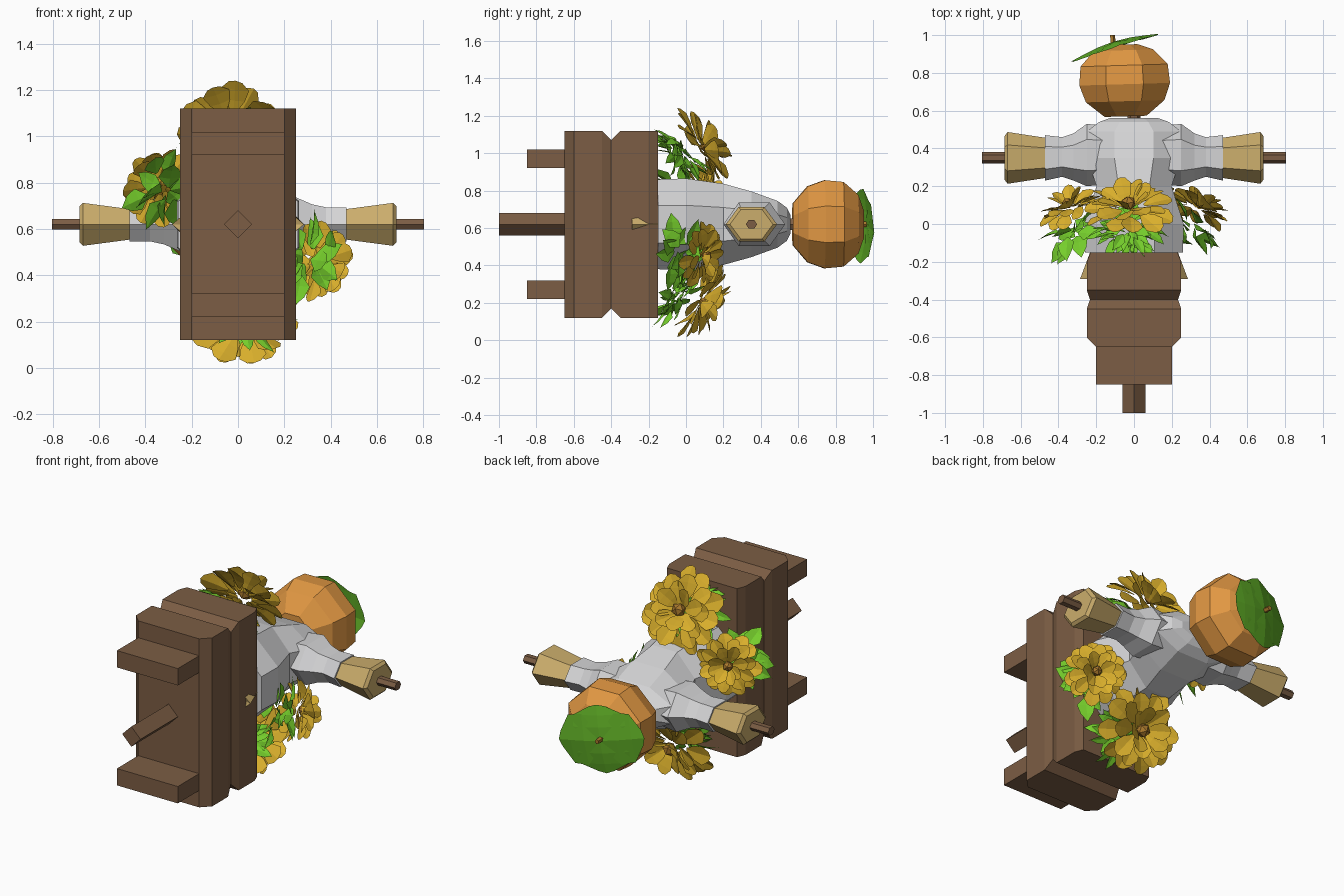
import bpy, bmesh, math, random
from mathutils import Matrix, Vector

if "Cube" in bpy.data.objects:
    bpy.data.objects.remove(bpy.data.objects["Cube"])

random.seed(4)
Z = 0.62                      # height of the long axis (runs along y)


def material(name, *rgb):
    m = bpy.data.materials.new(name)
    m.diffuse_color = (*rgb, 1)
    m.use_nodes = True
    m.node_tree.nodes["Principled BSDF"].inputs["Base Color"].default_value = m.diffuse_color
    return m


wood = material("brown wood", .20, .11, .058)
cloth = material("pale grey cloth", .66, .66, .67)
straw = material("straw", .60, .42, .15)
orange = material("pumpkin orange", .75, .31, .055)
yellow = material("petal yellow", .70, .43, .025)
centre = material("flower centre brown", .40, .19, .025)
green = material("leaf green", .18, .62, .025)
dark_green = material("vine green", .12, .44, .02)


def finish(name, bm, *mats, recalc=True):
    if recalc:
        bmesh.ops.recalc_face_normals(bm, faces=bm.faces)
    me = bpy.data.meshes.new(name)
    bm.to_mesh(me)
    bm.free()
    for m in mats:
        me.materials.append(m)
    ob = bpy.data.objects.new(name, me)
    bpy.context.collection.objects.link(ob)
    return ob


def loft(name, rings, axis, sides, mat, phase=0):
    """Rings are (position, half width, half depth[, offset across])."""
    bm = bmesh.new()
    loops = []
    for t, a, b, *c in rings:
        c = c[0] if c else 0
        loop = []
        for i in range(sides):
            k = phase + math.tau * i / sides
            u, v = c + a * math.cos(k), Z + b * math.sin(k)
            loop.append(bm.verts.new((u, t, v) if axis == 'y' else (t, u, v)))
        loops.append(loop)
    for p, q in zip(loops, loops[1:]):
        for i in range(sides):
            j = (i + 1) % sides
            bm.faces.new((p[i], p[j], q[j], q[i]))
    bm.faces.new(loops[0])
    bm.faces.new(loops[-1])
    return finish(name, bm, mat)


def box(name, lo, hi, mat):
    bm = bmesh.new()
    lo, hi = Vector(lo), Vector(hi)
    m = Matrix.Translation((lo + hi) / 2) @ Matrix.Diagonal(hi - lo).to_4x4()
    bmesh.ops.create_cube(bm, size=1, matrix=m)
    return finish(name, bm, mat)


# (station along blade, relative half width)
ROUND = [(0, .15), (.4, .75), (.75, 1), (1, .5)]
POINTED = [(0, .1), (.35, 1), (.7, .7), (1, .02)]
LOBED = [(0, .25), (.4, 1), (.75, .95), (1, .3)]


def blade(bm, frame, length, width, outline, crease=.12, droop=0.0):
    """A thin folded petal or leaf along the frame's x axis."""
    rows = []
    for s, w in outline:
        sag = -droop * s * s * length
        tip = 1.06 if s == 1 else s
        rows.append([bm.verts.new(frame @ Vector(p)) for p in (
            (s * length, -w * width / 2, sag + crease * w * width),
            (tip * length, 0, sag),
            (s * length, w * width / 2, sag + crease * w * width))])
    for p, q in zip(rows, rows[1:]):
        for i in (0, 1):
            bm.faces.new((p[i], q[i], q[i + 1], p[i + 1]))


def aim(origin, direction):
    return Matrix.Translation(origin) @ direction.to_track_quat('Z', 'Y').to_matrix().to_4x4()


# Wooden block with grooved and chamfered sides
r2 = math.sqrt(2)
loft("planter_box", [(y, w * r2, d * r2) for y, w, d in (
    (-.65, .20, .5), (-.60, .25, .5), (-.45, .25, .5), (-.40, .233, .45),
    (-.35, .25, .5), (-.20, .25, .5), (-.15, .23, .5))], 'y', 4, wood, math.pi / 4)
for label, z in (("lower", .22), ("upper", .92)):
    box(label + "_crossbar", (-.2, -.85, z), (.2, -.6, z + .1), wood)

# Posts
loft("ground_post", [(-1, .06, .06), (-.6, .06, .06)], 'y', 4, wood)
loft("neck_post", [(.4, .035, .035), (.7, .035, .035)], 'y', 6, wood)
loft("arm_post", [(-.805, .03, .026, .35), (.805, .03, .026, .35)], 'x', 6, wood)

# Shirt body, sleeves, straw hem and cuffs
loft("shirt_body", [(-.15, .28, .26), (0, .285, .265), (.2, .215, .235), (.35, .27, .19),
                    (.49, .27, .135), (.54, .2, .095), (.56, .14, .05)], 'y', 8, cloth, math.pi / 8)
loft("straw_hem", [(-.24, .1, .1), (-.29, .285, .14), (-.13, .225, .2)], 'y', 6, straw)
for label, s in (("left", -1), ("right", 1)):
    loft(label + "_sleeve", [(s * .1, .15, .12, .365), (s * .25, .165, .135, .365),
                             (s * .32, .125, .1, .355), (s * .38, .105, .085, .355),
                             (s * .47, .12, .085, .35)], 'x', 6, cloth)
    loft(label + "_cuff", [(s * .46, .105, .075, .35), (s * .67, .137, .107, .35),
                           (s * .685, .115, .09, .35)], 'x', 6, straw)

# Pumpkin head, stem and leaf cap
head = loft("pumpkin_head", [(.57, .12, .12), (.65, .225, .22), (.74, .26, .255), (.84, .25, .245),
                             (.92, .17, .17), (.95, .08, .08)], 'y', 8, orange, math.pi / 8)
head.data.transform(Matrix.Translation((-.05, .76, 0)) @ Matrix.Rotation(.03, 4, 'Z')
                    @ Matrix.Translation((0, -.76, 0)))
bm = bmesh.new()
cap = aim(Vector((-.11, .965, Z - .01)), Vector((-.3, .95, 0)))
for i in range(4):
    blade(bm, cap @ Matrix.Rotation(i * math.pi / 2 + .15, 4, 'Z'),
          (.23, .19)[i % 2], .30, LOBED, crease=-.06, droop=.14)
finish("head_leaf", bm, dark_green, recalc=False)
loft("head_stem", [(.93, .016, .016, -.11), (1, .014, .014, -.115)], 'y', 5, centre)


# Flowers and leaf bushes: angle round the axis, distance out, flower size
def bouquet(label, angle, dist, R, leaf_count, leaf_len, leaf_width):
    radial = Vector((math.cos(angle), 0, math.sin(angle)))
    yaxis = Vector((0, 1, 0))
    pos = Vector((0, .08, Z)) + radial * dist
    frame = aim(pos, yaxis * .87 + radial * .5)
    bm = bmesh.new()
    # (count, start radius, length, width, upward pitch, lift)
    for n, r0, length, width, pitch, lift in ((11, .35, .62, .48, -.1, 0), (10, .2, .65, .44, .3, .01),
                                              (8, .1, .6, .40, .75, .015)):
        for i in range(n):
            turn = math.tau * (i + random.uniform(-.2, .2)) / n + lift * 20
            m = (frame @ Matrix.Rotation(turn, 4, 'Z') @ Matrix.Translation((r0 * R, 0, lift))
                 @ Matrix.Rotation(-pitch + random.uniform(-.25, .25), 4, 'Y')
                 @ Matrix.Rotation(random.uniform(-.45, .45), 4, 'X'))
            blade(bm, m, length * R * random.uniform(.88, 1), width * R, ROUND, crease=.1, droop=.12)
    finish(label + "_flower", bm, yellow, recalc=False)
    bm = bmesh.new()
    bmesh.ops.create_icosphere(bm, subdivisions=1, radius=.16 * R,
                               matrix=frame @ Matrix.Translation((0, 0, .035)))
    finish(label + "_flower_centre", bm, centre)
    # Leaves spread in a loose disc behind the flower
    bm = bmesh.new()
    back = aim(pos - yaxis * .13 - radial * .035, yaxis * .75 + radial * .65)
    for i in range(leaf_count):
        m = (back @ Matrix.Rotation(i * 2.4, 4, 'Z')
             @ Matrix.Translation((random.uniform(.0, .45) * R, 0, random.uniform(-.03, .05)))
             @ Matrix.Rotation(random.uniform(-.7, .5), 4, 'Y')
             @ Matrix.Rotation(random.uniform(-.6, .6), 4, 'X'))
        blade(bm, m, leaf_len * random.uniform(.75, 1), leaf_width, POINTED, crease=.12, droop=.2)
    finish(label + "_leaves", bm, green, recalc=False)


for k, pair in enumerate((("top", "left"), ("bottom", "right"))):
    turn = k * math.pi
    bouquet(pair[0], math.radians(94) + turn, .405, .25, 44, .13, .06)
    bouquet(pair[1], math.radians(154) + turn, .375, .185, 14, .15, .10)
